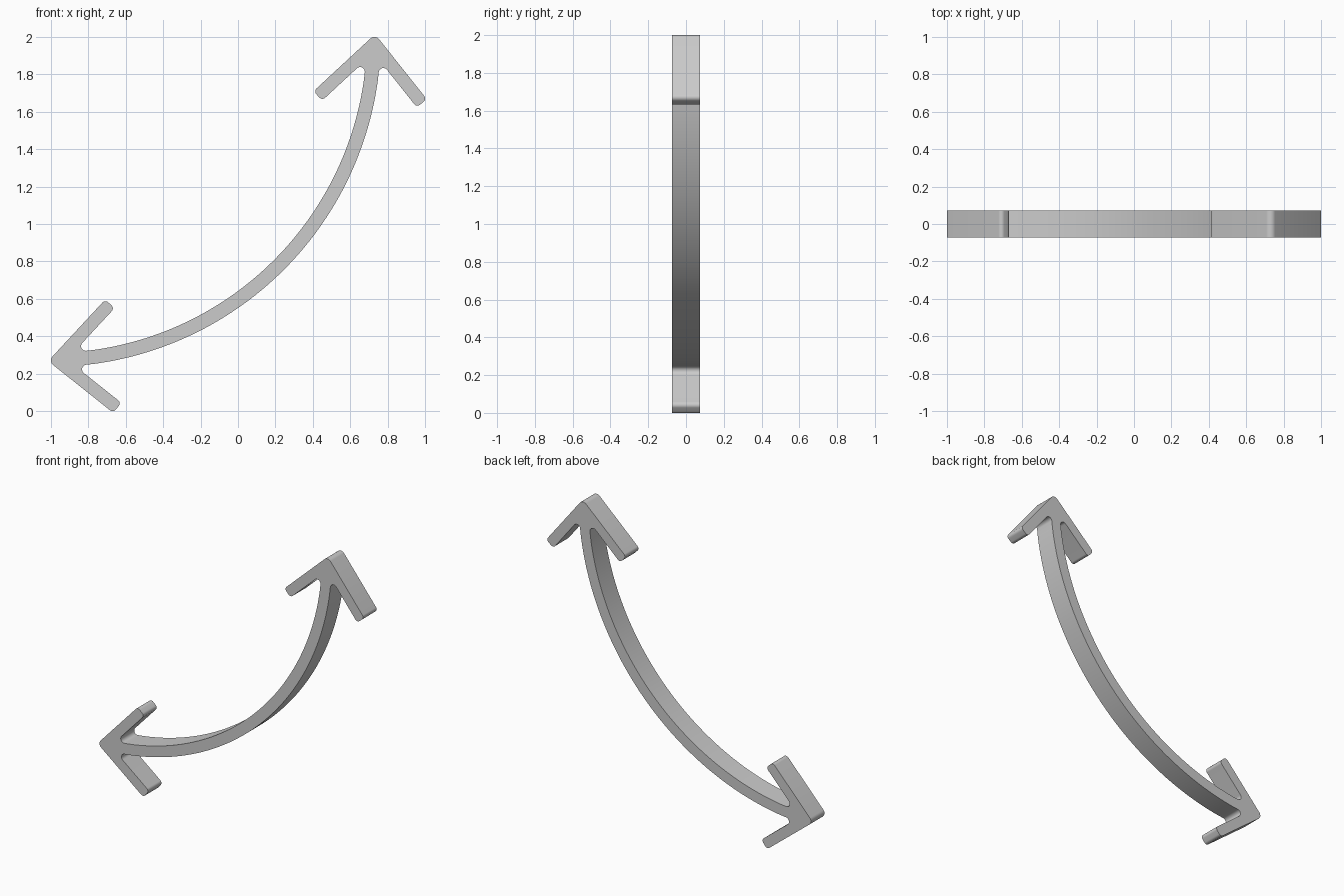
import bpy, bmesh
from math import radians, cos, sin, tan
from mathutils import Vector

if "Cube" in bpy.data.objects:
    bpy.data.objects.remove(bpy.data.objects["Cube"])

HALF_DEPTH = 0.0735
CENTRE = Vector((-1.008, 2.008))   # centre of the shaft's arc (x, z)
R_INNER, R_OUTER = 1.698, 1.772


def fillet(prev, corner, nxt, r, steps=8):
    """Points of a rounded corner of radius r."""
    a, b = (prev - corner).normalized(), (nxt - corner).normalized()
    half = a.angle(b) / 2
    setback = r / tan(half)
    centre = corner + (a + b).normalized() * (r / sin(half))
    u = corner + a * setback - centre
    v = corner + b * setback - centre
    total = u.angle(v)
    return [centre + (u * sin((1 - i / steps) * total) + v * sin(i / steps * total)) / sin(total)
            for i in range(steps + 1)]


def arc(radius, a0, a1, steps=56):
    return [CENTRE + radius * Vector((cos(t), sin(t)))
            for t in (radians(a0 + (a1 - a0) * i / steps) for i in range(steps + 1))]


inner = arc(R_INNER, -82, -8)
outer = arc(R_OUTER, -8, -82)

# Upper arrowhead corners: x, z, rounding radius
corners = [(0.685, 1.878, 0.025), (0.450, 1.660, 0.022), (0.404, 1.710, 0.022),
           (0.733, 2.015, 0.032),
           (1.0096, 1.667, 0.022), (0.9556, 1.624, 0.022), (0.759, 1.872, 0.025)]
path = [inner[-1]] + [Vector(c[:2]) for c in corners] + [outer[0]]
head = []
for i, c in enumerate(corners):
    head += fillet(path[i], path[i + 1], path[i + 2], c[2])

# Lower arrowhead is the upper one mirrored across the diagonal x + z = 1
mirrored = [Vector((1 - p.y, 1 - p.x)) for p in reversed(head)]
outline = head + outer + mirrored + inner

# Extrude the outline through the depth
bm = bmesh.new()
face = bm.faces.new([bm.verts.new((p.x, -HALF_DEPTH, p.y)) for p in outline])
ext = bmesh.ops.extrude_face_region(bm, geom=[face], use_keep_orig=True)
bmesh.ops.translate(bm, vec=(0, 2 * HALF_DEPTH, 0),
                    verts=[g for g in ext["geom"] if isinstance(g, bmesh.types.BMVert)])
bmesh.ops.recalc_face_normals(bm, faces=bm.faces)
mesh = bpy.data.meshes.new("curved_double_arrow")
bm.to_mesh(mesh)
bm.free()

arrow = bpy.data.objects.new("curved_double_arrow", mesh)
bpy.context.collection.objects.link(arrow)
bpy.context.view_layer.objects.active = arrow
arrow.select_set(True)
bpy.ops.object.shade_smooth_by_angle(angle=radians(30))
